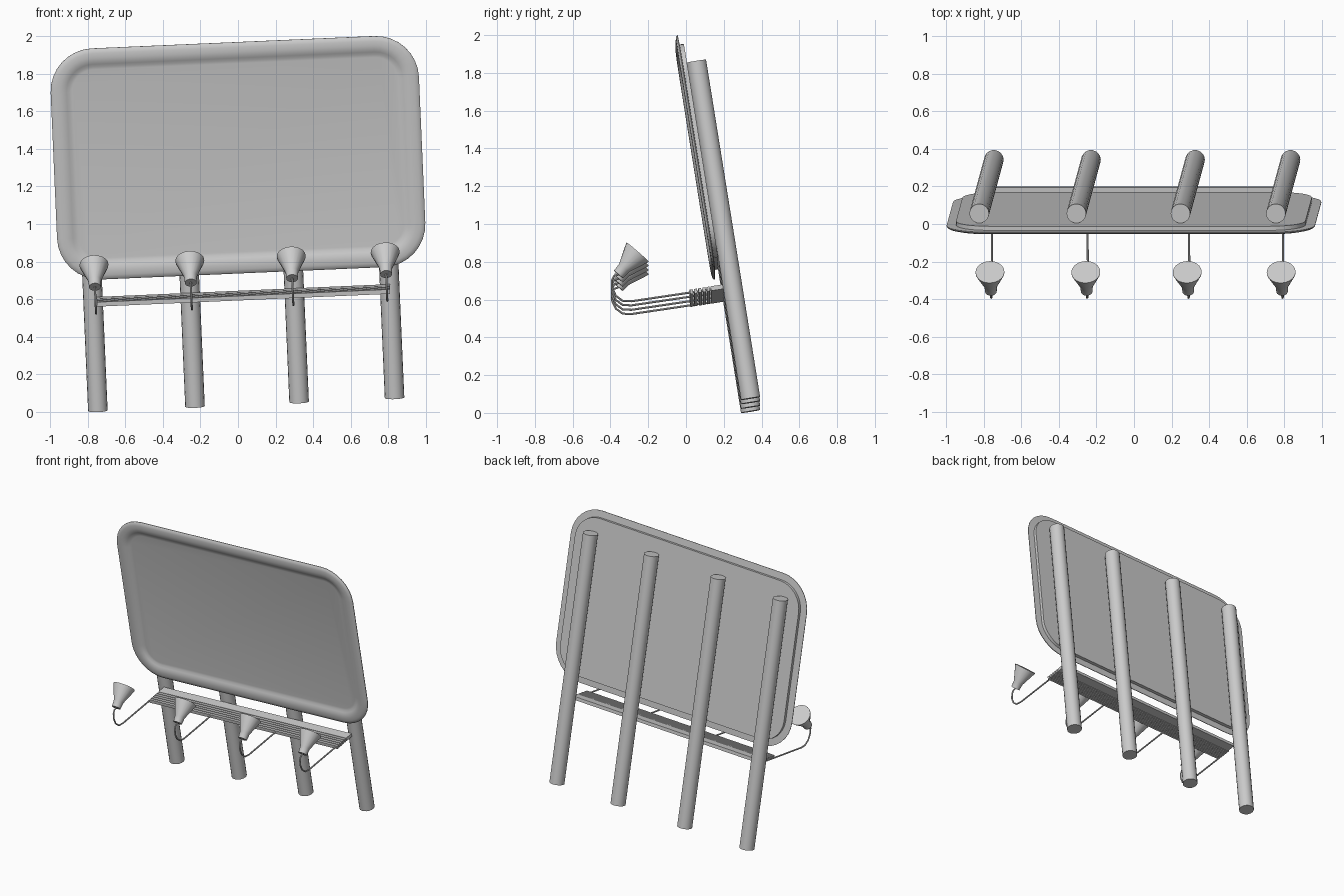
import bpy, bmesh, math
from mathutils import Matrix, Vector

cube = bpy.data.objects.get("Cube")
if cube:
    bpy.data.objects.remove(cube, do_unlink=True)

grey = bpy.data.materials.new("plain_grey")
grey.use_nodes = True
colour = (0.6, 0.6, 0.6, 1)
grey.diffuse_color = colour
grey.node_tree.nodes["Principled BSDF"].inputs["Base Color"].default_value = colour

# The whole sign leans forward and rolls a little to one side
LEAN = (Matrix.Translation((0, 0.045, 1.351))
        @ Matrix.Rotation(math.radians(-2.5), 4, 'Y')
        @ Matrix.Rotation(math.radians(9.1), 4, 'X'))


def add_object(name, mesh, place=Matrix()):
    obj = bpy.data.objects.new(name, mesh)
    bpy.context.collection.objects.link(obj)
    obj.matrix_world = LEAN @ place
    if not mesh.materials:
        mesh.materials.append(grey)
    bpy.ops.object.select_all(action='DESELECT')
    bpy.context.view_layer.objects.active = obj
    obj.select_set(True)
    bpy.ops.object.shade_smooth_by_angle(angle=math.radians(32))
    return obj


def loft(name, rings, place=Matrix()):
    """Skin a row of closed rings and cap both ends."""
    bm = bmesh.new()
    loops = [[bm.verts.new(p) for p in ring] for ring in rings]
    for a, b in zip(loops, loops[1:]):
        for i in range(len(a)):
            j = (i + 1) % len(a)
            bm.faces.new((a[i], a[j], b[j], b[i]))
    bm.faces.new(loops[0])
    bm.faces.new(loops[-1])
    bmesh.ops.recalc_face_normals(bm, faces=bm.faces)
    mesh = bpy.data.meshes.new(name)
    bm.to_mesh(mesh)
    bm.free()
    return add_object(name, mesh, place)


def rounded_ring(inset, y, half_w=0.98, half_h=0.6225, radius=0.23, steps=8):
    r = max(radius - inset, 0.05)
    cx, cz = half_w - inset - r, half_h - inset - r
    ring = []
    for k, (sx, sz) in enumerate(((1, 1), (-1, 1), (-1, -1), (1, -1))):
        for i in range(steps + 1):
            a = (k + i / steps) * math.pi / 2
            ring.append((sx * cx + r * math.cos(a), y, sz * cz + r * math.sin(a)))
    return ring


def circle(radius, z, sides):
    return [(radius * math.cos(i * math.tau / sides),
             radius * math.sin(i * math.tau / sides), z) for i in range(sides)]


def box(name, x0, x1, y0, y1, z0, z1):
    return loft(name, [[(x0, y0, z), (x1, y0, z), (x1, y1, z), (x0, y1, z)]
                       for z in (z0, z1)])


# Board: recessed panel, rolled rim, thin flange and shallow backing box
profile = [(0.115, 0.012), (0.1, 0.01), (0.085, 0.003), (0.07, -0.003),
           (0.05, -0.006), (0.025, -0.005), (0.008, -0.001), (0, 0.006),
           (0, 0.01), (0.05, 0.012), (0.05, 0.034)]
loft("sign_board", [rounded_ring(inset, y) for inset, y in profile])

# Poles behind the board
for i, x in enumerate((-0.803, -0.286, 0.268, 0.776)):
    loft(f"pole_{i + 1}", [circle(0.052, z, 18) for z in (-1.34, 0.47)],
         Matrix.Translation((x, 0.086, 0)))

# Walkway: rear beam and narrow slats
box("walkway_beam", -0.783, 0.777, -0.03, 0.036, -0.744, -0.72)
for i in range(5):
    y = -0.141 + i * 0.0225
    box(f"walkway_slat_{i + 1}", -0.783, 0.777, y, y + 0.016, -0.744, -0.72)

# Lamps: hooked arm and flared shade aimed up at the board
arm_path = [(-0.03, -0.736), (-0.455, -0.731), (-0.5, -0.722), (-0.532, -0.69),
            (-0.545, -0.645), (-0.54, -0.605), (-0.525, -0.585), (-0.5, -0.58)]
base = Vector((0, -0.501, -0.58))
aim = Vector((0, 0.118, 0.0995))
turn = aim.to_track_quat('Z', 'Y').to_matrix().to_4x4()
shade = [(0.031, 0), (0.034, 0.045), (0.077, 0.152), (0.077, 0.157)]

for i, x in enumerate((-0.79, -0.28, 0.26, 0.76)):
    curve = bpy.data.curves.new("arm_curve", 'CURVE')
    curve.dimensions = '3D'
    curve.bevel_depth = 0.0055
    curve.bevel_resolution = 2
    curve.use_fill_caps = True
    spline = curve.splines.new('POLY')
    spline.points.add(len(arm_path) - 1)
    for point, (y, z) in zip(spline.points, arm_path):
        point.co = (x, y, z, 1)
    helper = bpy.data.objects.new("arm_helper", curve)
    mesh = bpy.data.meshes.new_from_object(helper)
    bpy.data.objects.remove(helper)
    add_object(f"lamp_arm_{i + 1}", mesh)
    loft(f"lamp_shade_{i + 1}", [circle(r, z, 20) for r, z in shade],
         Matrix.Translation(base + Vector((x, 0, 0))) @ turn)
